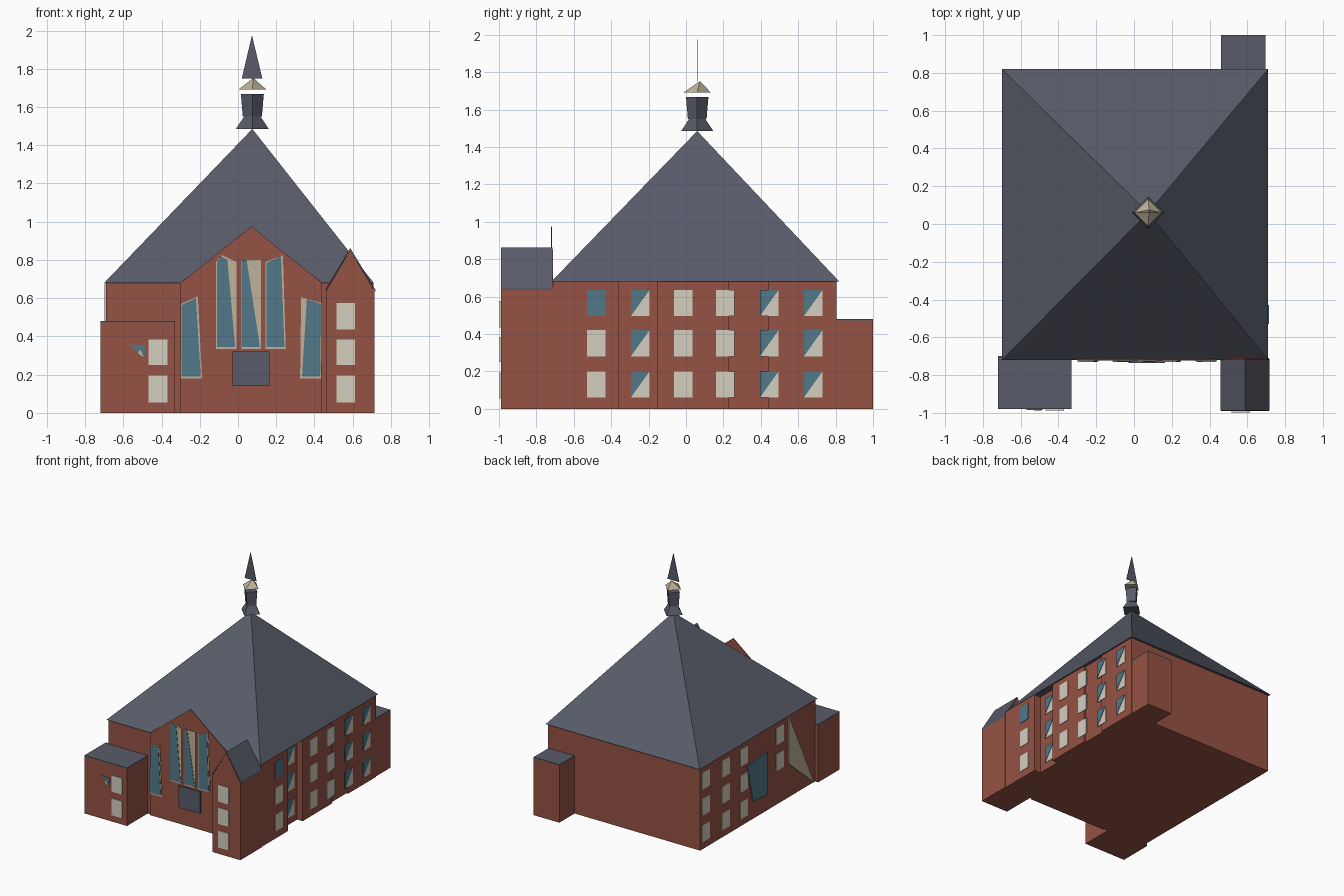
import bpy, bmesh, math

if "Cube" in bpy.data.objects:
    bpy.data.objects.remove(bpy.data.objects["Cube"])


def material(name, rgb):
    m = bpy.data.materials.new(name)
    m.diffuse_color = (*rgb, 1)
    m.use_nodes = True
    m.node_tree.nodes["Principled BSDF"].inputs["Base Color"].default_value = m.diffuse_color
    return m


BRICK = material("brick red", (0.305, 0.085, 0.058))
SLATE = material("slate grey", (0.098, 0.107, 0.141))
GLASS = material("blue glass", (0.085, 0.19, 0.25))
STONE = material("beige stone", (0.52, 0.45, 0.32))
PANE = material("pale pane", (0.66, 0.62, 0.53))


def mesh_object(name, bm, mat):
    bmesh.ops.recalc_face_normals(bm, faces=bm.faces)
    me = bpy.data.meshes.new(name)
    bm.to_mesh(me)
    bm.free()
    me.materials.append(mat)
    ob = bpy.data.objects.new(name, me)
    bpy.context.collection.objects.link(ob)
    return ob


def prism(name, mat, pts, axis, a, b):
    """Extrude a 2D outline along an axis, from a to b."""
    def place(u, v, w):
        return {"x": (w, u, v), "y": (u, w, v), "z": (u, v, w)}[axis]
    bm = bmesh.new()
    lo = [bm.verts.new(place(u, v, a)) for u, v in pts]
    hi = [bm.verts.new(place(u, v, b)) for u, v in pts]
    bm.faces.new(lo)
    bm.faces.new(hi)
    n = len(pts)
    for i in range(n):
        j = (i + 1) % n
        bm.faces.new((lo[i], lo[j], hi[j], hi[i]))
    return mesh_object(name, bm, mat)


def rect(u0, u1, v0, v1):
    return [(u0, v0), (u1, v0), (u1, v1), (u0, v1)]


def box(name, mat, x0, x1, y0, y1, z0, z1):
    return prism(name, mat, rect(x0, x1, y0, y1), "z", z0, z1)


def frustum(name, mat, lower, z0, upper, z1):
    """Join a lower ring to an upper ring of the same count, or to one apex."""
    bm = bmesh.new()
    lo = [bm.verts.new((x, y, z0)) for x, y in lower]
    hi = [bm.verts.new((x, y, z1)) for x, y in upper]
    bm.faces.new(lo)
    if len(hi) > 2:
        bm.faces.new(hi)
    n = len(lo)
    for i in range(n):
        j = (i + 1) % n
        if len(hi) == 1:
            bm.faces.new((lo[i], lo[j], hi[0]))
        else:
            bm.faces.new((lo[i], lo[j], hi[j], hi[i]))
    return mesh_object(name, bm, mat)


# Brick walls: main hall with stepped bays on the right side
box("main_hall", BRICK, -0.69, 0.65, -0.71, 0.80, 0, 0.68)
box("right_front_bay", BRICK, 0.46, 0.71, -0.71, -0.36, 0, 0.68)
box("right_middle_bay", BRICK, 0.50, 0.70, -0.155, 0.23, 0, 0.68)
box("right_shallow_bay", BRICK, 0.50, 0.685, 0.23, 0.44, 0, 0.68)
box("right_rear_bay", BRICK, 0.50, 0.70, 0.44, 0.805, 0, 0.68)

# Low front and rear annexes with flat roofs
for name, (x0, x1, y0, y1) in {"entry_annex": (-0.72, -0.33, -0.98, -0.70),
                               "rear_annex": (0.46, 0.695, 0.80, 1.0)}.items():
    box(name, BRICK, x0, x1, y0, y1, 0, 0.472)
    box(name + "_roof", SLATE, x0, x1, y0, y1, 0.472, 0.48)

# Gabled front wing and its two roof slopes
prism("front_wing", BRICK,
      [(0.46, 0), (0.715, 0), (0.715, 0.635), (0.587, 0.852), (0.46, 0.635)],
      "y", -0.99, -0.71)
for side, x in (("left", 0.457), ("right", 0.718)):
    prism("front_wing_roof_" + side, SLATE,
          [(x, 0.635), (0.587, 0.853), (0.587, 0.862), (x, 0.645)],
          "y", -0.988, -0.715)

# Main pyramid roof and front gable wall
frustum("main_roof", SLATE, rect(-0.70, 0.71, -0.72, 0.82), 0.68,
        [(0.075, 0.06)], 1.485)
prism("front_gable", BRICK, [(-0.30, 0.68), (0.44, 0.68), (0.07, 0.975)],
      "y", -0.722, -0.716)
prism("gable_wall", BRICK, rect(-0.30, 0.44, 0, 0.68), "y", -0.722, -0.70)


# Steeple pieces
def diamond(r):
    return [(0.075 + r * math.cos(k * math.pi / 2),
             0.06 + r * math.sin(k * math.pi / 2)) for k in range(4)]


frustum("steeple_base", SLATE, diamond(0.086), 1.485, diamond(0.04), 1.555)
frustum("steeple_block", SLATE, diamond(0.05), 1.55, diamond(0.06), 1.667)
frustum("steeple_cap", STONE, diamond(0.072), 1.692, [(0.08, 0.075)], 1.752)
prism("spire", SLATE, [(0.02, 1.75), (0.127, 1.75), (0.073, 1.975)],
      "y", 0.058, 0.062)

# Right side windows, three rows, some half glazed on the diagonal
ROWS = [(0.06, 0.20), (0.28, 0.42), (0.495, 0.635)]
RIGHT = [(-0.48, 0.71, False), (-0.245, 0.65, True), (-0.015, 0.70, False),
         (0.21, 0.70, False), (0.445, 0.70, True), (0.68, 0.70, True)]
for c, (y, x, half) in enumerate(RIGHT):
    for r, (z0, z1) in enumerate(ROWS):
        full_blue = c == 0 and r == 2
        a, b = y - 0.05, y + 0.05
        prism(f"right_window_{c}_{r}", GLASS if full_blue else PANE,
              rect(a, b, z0, z1), "x", x - 0.002, x + 0.004)
        if half:
            prism(f"right_glass_{c}_{r}", GLASS, [(a, z0), (b, z1), (a, z1)],
                  "x", x - 0.002, x + 0.007)

# Left side windows, large glass and stone wedge
for c, y in enumerate((0.73, 0.47, 0.23, -0.24)):
    for r, (z0, z1) in enumerate(ROWS):
        if c < 3 or r > 0:
            prism(f"left_window_{c}_{r}", PANE,
                  rect(y - 0.05, y + 0.05, z0, z1), "x", -0.695, -0.688)
prism("left_large_glass", GLASS,
      [(-0.07, 0.13), (0.12, 0.15), (0.19, 0.46), (-0.07, 0.49)],
      "x", -0.698, -0.689)
prism("left_stone_wedge", STONE, [(-0.35, 0.68), (-0.35, 0.28), (-0.68, 0.0)],
      "x", -0.698, -0.689)

# Front pale windows on the annex and wing
for r, (z0, z1) in enumerate([(0.055, 0.195), (0.25, 0.385), (0.435, 0.575)]):
    prism(f"wing_window_{r}", PANE, rect(0.515, 0.613, z0, z1),
          "y", -0.997, -0.988)
    if r < 2:
        prism(f"annex_window_{r}", PANE, rect(-0.468, -0.37, z0, z1),
              "y", -0.987, -0.978)
prism("annex_glass", GLASS, [(-0.57, 0.36), (-0.49, 0.285), (-0.485, 0.35)],
      "y", -0.985, -0.978)
prism("annex_stone_chip", STONE, [(-0.53, 0.31), (-0.49, 0.285), (-0.51, 0.33)],
      "y", -0.988, -0.979)

# Tall front windows: stone backing with slanted glass in front
TALL = {
    "outer_left": ([(-0.30, 0.18), (-0.188, 0.18), (-0.21, 0.61), (-0.298, 0.57)],
                   [(-0.295, 0.19), (-0.195, 0.19), (-0.22, 0.60), (-0.295, 0.565)]),
    "inner_left": ([(-0.115, 0.335), (-0.007, 0.335), (-0.007, 0.79), (-0.085, 0.825), (-0.115, 0.79)],
                   [(-0.11, 0.345), (-0.015, 0.345), (-0.055, 0.80), (-0.09, 0.82), (-0.11, 0.79)]),
    "centre": ([(0.017, 0.335), (0.12, 0.335), (0.12, 0.80), (0.017, 0.80)],
               [(0.022, 0.345), (0.115, 0.345), (0.045, 0.80), (0.022, 0.80)]),
    "inner_right": ([(0.145, 0.335), (0.25, 0.335), (0.235, 0.825), (0.145, 0.79)],
                    [(0.15, 0.345), (0.243, 0.345), (0.225, 0.82), (0.15, 0.785)]),
    "outer_right": ([(0.325, 0.18), (0.435, 0.18), (0.437, 0.575), (0.33, 0.605)],
                    [(0.335, 0.19), (0.43, 0.19), (0.435, 0.57), (0.36, 0.595)]),
}
for name, (frame, glass) in TALL.items():
    prism(name + "_frame", STONE, frame, "y", -0.727, -0.72)
    prism(name + "_glass", GLASS, glass, "y", -0.730, -0.722)

# Front door canopy panel
box("front_door", SLATE, -0.03, 0.165, -0.735, -0.71, 0.14, 0.32)
